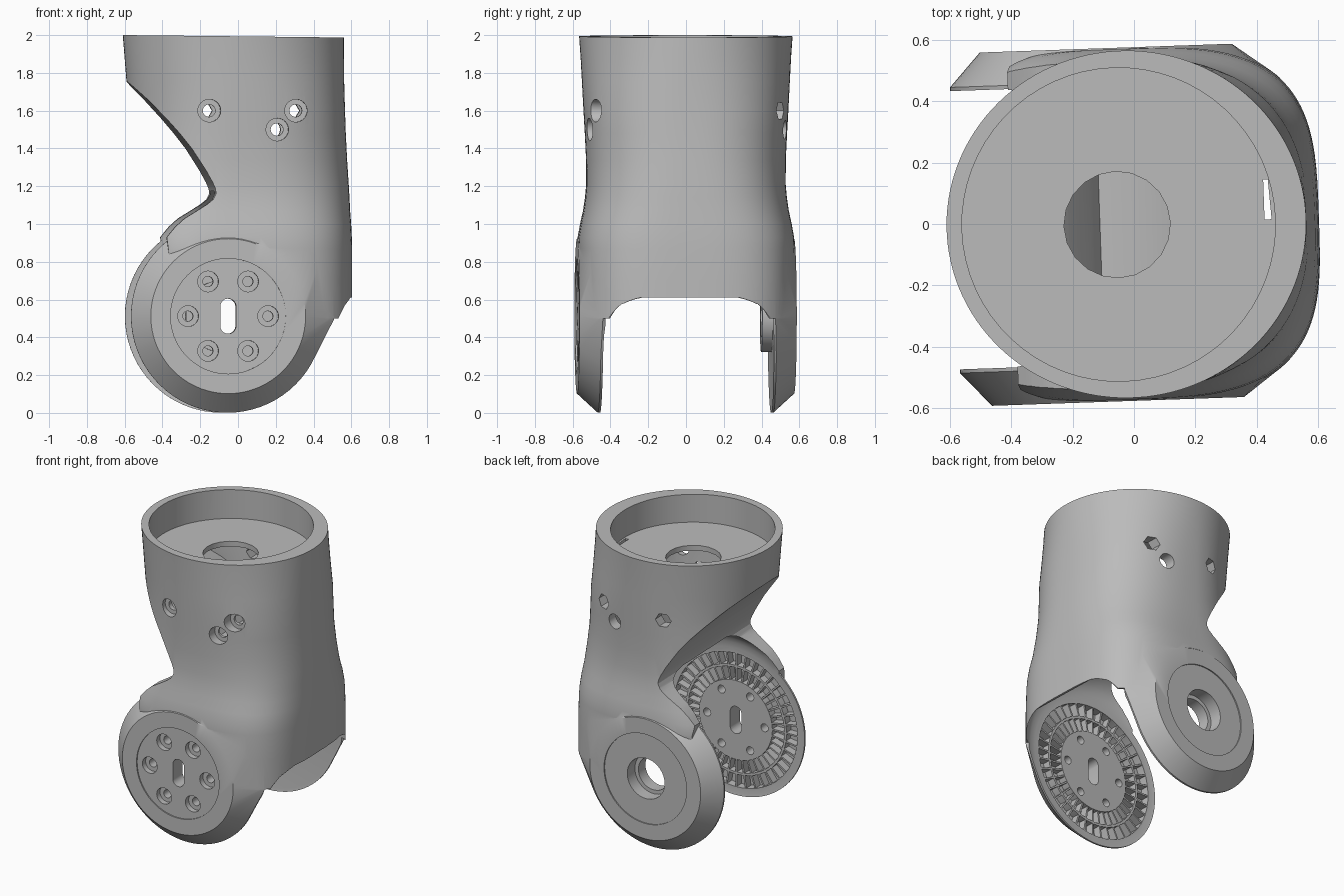
import bpy, bmesh, math
from mathutils import Matrix

if "Cube" in bpy.data.objects:
    bpy.data.objects.remove(bpy.data.objects["Cube"])

grey = bpy.data.materials.new("bracket_grey")
grey.diffuse_color = (0.5, 0.5, 0.5, 1)
grey.use_nodes = True
grey.node_tree.nodes["Principled BSDF"].inputs["Base Color"].default_value = grey.diffuse_color
CX, CZ, R = -0.072, 0.512, 0.511          # fork pivot axis (along y) and cheek radius


def finish(name, bm):
    bmesh.ops.recalc_face_normals(bm, faces=bm.faces)
    me = bpy.data.meshes.new(name)
    bm.to_mesh(me)
    bm.free()
    ob = bpy.data.objects.new(name, me)
    bpy.context.collection.objects.link(ob)
    me.materials.append(grey)
    return ob


def make(name, rings):
    """Closed solid skinned over rings of points."""
    bm = bmesh.new()
    vs = [[bm.verts.new(p) for p in r] for r in rings]
    n = len(vs[0])
    for a, b in zip(vs, vs[1:]):
        for i in range(n):
            j = (i + 1) % n
            bm.faces.new((a[i], a[j], b[j], b[i]))
    bm.faces.new(vs[0])
    bm.faces.new(vs[-1])
    return finish(name, bm)


def prism(name, outline, y0=-.8, y1=.8):
    return make(name, [[(x, y, z) for x, z in outline] for y in (y0, y1)])


def circle(y, r, x=CX, z=CZ, n=72):
    return [(x + r * math.cos(2 * math.pi * i / n), y, z + r * math.sin(2 * math.pi * i / n)) for i in range(n)]


def turned(name, profile, x=CX, z=CZ, n=72):
    """Solid turned about a y-axis line; profile is (y, radius)."""
    return make(name, [circle(y, r, x, z, n) for y, r in profile])


def upright(name, x, r, z0, z1, n=64):
    return make(name, [[(x + r * math.cos(2 * math.pi * i / n), r * math.sin(2 * math.pi * i / n), z)
                        for i in range(n)] for z in (z0, z1)])


def boolean(ob, other, op="DIFFERENCE"):
    m = ob.modifiers.new("bool", "BOOLEAN")
    m.operation, m.object, m.solver = op, other, "EXACT"
    bpy.context.view_layer.objects.active = ob
    bpy.ops.object.modifier_apply(modifier=m.name)
    bpy.data.objects.remove(other, do_unlink=True)


# Body sections: z, right x, half depth, left exponent, right exponent
KEYS = [(2.0, .56, .565, 2, 2), (1.88, .561, .557, 2, 2.1), (1.75, .562, .55, 2, 2.25),
        (1.6, .566, .542, 2, 2.45), (1.48, .57, .535, 2.1, 2.5), (1.34, .577, .528, 2.2, 2.55),
        (1.21, .585, .527, 2.4, 2.7), (1.14, .589, .533, 2.6, 2.8), (1.07, .592, .543, 2.9, 2.9),
        (1.0, .597, .558, 3.2, 3.05), (.93, .6, .57, 3.6, 3.15), (.87, .602, .573, 4, 3.2),
        (.7, .602, .573, 4, 3.3), (.5, .602, .573, 4, 3.3)]


def section(k, wall=0.0, n=120):
    z, r, b, nl, nr = k
    c, pts, left = -0.025, [], -.61 + (2 - z) * .08
    for i in range(n):
        a = 2 * math.pi * (i + .5) / n
        ca, sa = math.cos(a), math.sin(a)
        w, e = (r - c, nr) if ca > 0 else (c - left, nl)
        x = c + math.copysign(abs(ca) ** (2 / e), ca) * (w - wall)
        y = math.copysign(abs(sa) ** (2 / e), sa) * (b - wall)
        pts.append((x, y, z - (.011 * (x + .61) if z == 2 else 0)))   # top rim tilts a little
    return pts


# Neck cut on the open side, as a smooth curve down to the cheek rim
NECK = [(-.585, 1.75), (-.49, 1.66), (-.395, 1.56), (-.325, 1.48), (-.262, 1.4), (-.22, 1.335),
        (-.185, 1.28), (-.152, 1.22), (-.137, 1.185), (-.135, 1.16), (-.15, 1.13), (-.18, 1.105),
        (-.235, 1.07), (-.3, 1.03), (-.35, .985), (-.395, .93)]


def neck_cutter(shift=0.0):
    pts = [(x + shift, z) for x, z in NECK]
    return prism("neck_cutter", [(-.95, 1.77 - shift), (-.62 + shift, 1.77 - shift)] + pts
                 + [(-.37 + shift, .72), (-.25 + shift, .5), (-.25 + shift, .2), (-.95, .2)])


body = make("fork_body", [section(k) for k in KEYS])
boolean(body, neck_cutter())

# Cheeks: round discs with conical rims, blended towards the closed side
K = KEYS[-1]
low = [p for p in section(K, -.001) + section((.51,) + K[1:], -.001) + section((.86,) + K[1:], .012)
       if p[0] > .05 and abs(p[1]) > .45]
for s in (-1, 1):
    bm = bmesh.new()
    for p in circle(s * .40, R) + circle(s * .465, R) + circle(s * .575, .41):
        bm.verts.new(p)
    for x, y, z in low:
        if y * s > 0:
            bm.verts.new((x, y, z - (.006 if z < .55 else 0)))
    bmesh.ops.convex_hull(bm, input=bm.verts)
    bmesh.ops.delete(bm, geom=[v for v in bm.verts if not v.link_faces], context="VERTS")
    boolean(body, finish("cheek", bm), "UNION")

# Sloping lower edge of the closed side
boolean(body, prism("wedge", [(.8, .612), (.588, .612), (.55, .565), (.515, .497), (.475, .41), (.45, .36), (.8, .3)]))

# Wheel space between the cheeks, with rounded upper corners
fil = [(.25, .667), (.29, .658), (.33, .645), (.36, .633), (.39, .615), (.42, .59), (.44, .56), (.45, .53), (.456, .49)]
boolean(body, turned("wheel_space", [(-y, r) for y, r in reversed(fil)] + fil, n=96))

# Hollow neck above the wheel space
hollow = make("hollow", [section((1.765,) + KEYS[2][1:], .07)] + [section(k, .07) for k in KEYS[3:-1]])
boolean(hollow, neck_cutter(.05))
boolean(hollow, turned("roof", [(-.9, .725), (.9, .725)], n=96))
boolean(body, hollow)

# Top socket, its floor hole and the cable slot
boolean(body, upright("socket", -.05, .51, 1.8, 2.2))
boolean(body, upright("floor_hole", -.055, .173, 1.6, 1.9, 20))
boolean(body, make("cable_slot", [[(x, y, z) for x, y in ((.425, 0), (.448, 0), (.44, .13), (.425, .13))]
                                  for z in (.6, 1.81)]))

# Side screws: stepped in front, hexagon or round behind
for x, z, face, sides in ((-.17, 1.6, .475, 6), (.29, 1.6, .44, 6), (.19, 1.5, .465, 24)):
    boolean(body, turned("screw", [(-.8, .06), (-face, .06), (-face, .033), (-.2, .033)], x, z, 24))
    boolean(body, turned("nut", [(.2, .05), (.8, .05)], x, z, sides))

# Front cheek: cover recess, bolt holes and centre slot
boolean(body, turned("cover", [(-.7, .305), (-.567, .305)]))
for i in range(6):
    a = math.pi / 3 * i
    x, z = CX + .212 * math.cos(a), CZ + .212 * math.sin(a)
    boolean(body, turned("bolt", [(-.7, .055), (-.53, .055), (-.53, .027), (-.3, .027)], x, z, 24))
oval = [(CX + .042 * math.cos(a), CZ + .042 * math.sin(a) + math.copysign(.051, math.sin(a)))
        for a in [2 * math.pi * (i + .5) / 24 for i in range(24)]]
boolean(body, prism("centre_slot", oval, -.7, -.3))

# Front cheek inner face: ring-shaped pocket
ring = turned("pocket", [(-.512, .455), (-.4, .455)])
boolean(ring, turned("hub", [(-.7, .27), (-.3, .27)]))
boolean(body, ring)

# Rear cheek: inner boss, recess and stepped bearing bore
boolean(body, turned("boss", [(.40, .19), (.5, .19)]), "UNION")
boolean(body, turned("recess", [(.567, .305), (.7, .305)]))
boolean(body, turned("bore", [(.3, .112), (.48, .112), (.48, .138), (.7, .138)]))

# Radial ribs and middle ring inside the pocket
rib_ring = turned("rib_ring", [(-.515, .372), (-.46, .372)])
boolean(rib_ring, turned("inner", [(-.7, .356), (-.3, .356)]))
bm = bmesh.new()
for i in range(40):
    m = (Matrix.Translation((CX, -.487, CZ)) @ Matrix.Rotation(2 * math.pi * i / 40, 4, "Y")
         @ Matrix.Translation((.363, 0, 0)) @ Matrix.Diagonal((.196, .054, .011, 1)))
    bmesh.ops.create_cube(bm, size=1, matrix=m)
ribs = finish("ribs", bm)

# Slight turn about the vertical, and smooth shading
for ob in (body, rib_ring, ribs):
    ob.data.transform(Matrix.Rotation(math.radians(2), 4, "Z"))
    bpy.ops.object.select_all(action="DESELECT")
    ob.select_set(True)
    bpy.context.view_layer.objects.active = ob
    bpy.ops.object.shade_smooth_by_angle(angle=math.radians(30))
